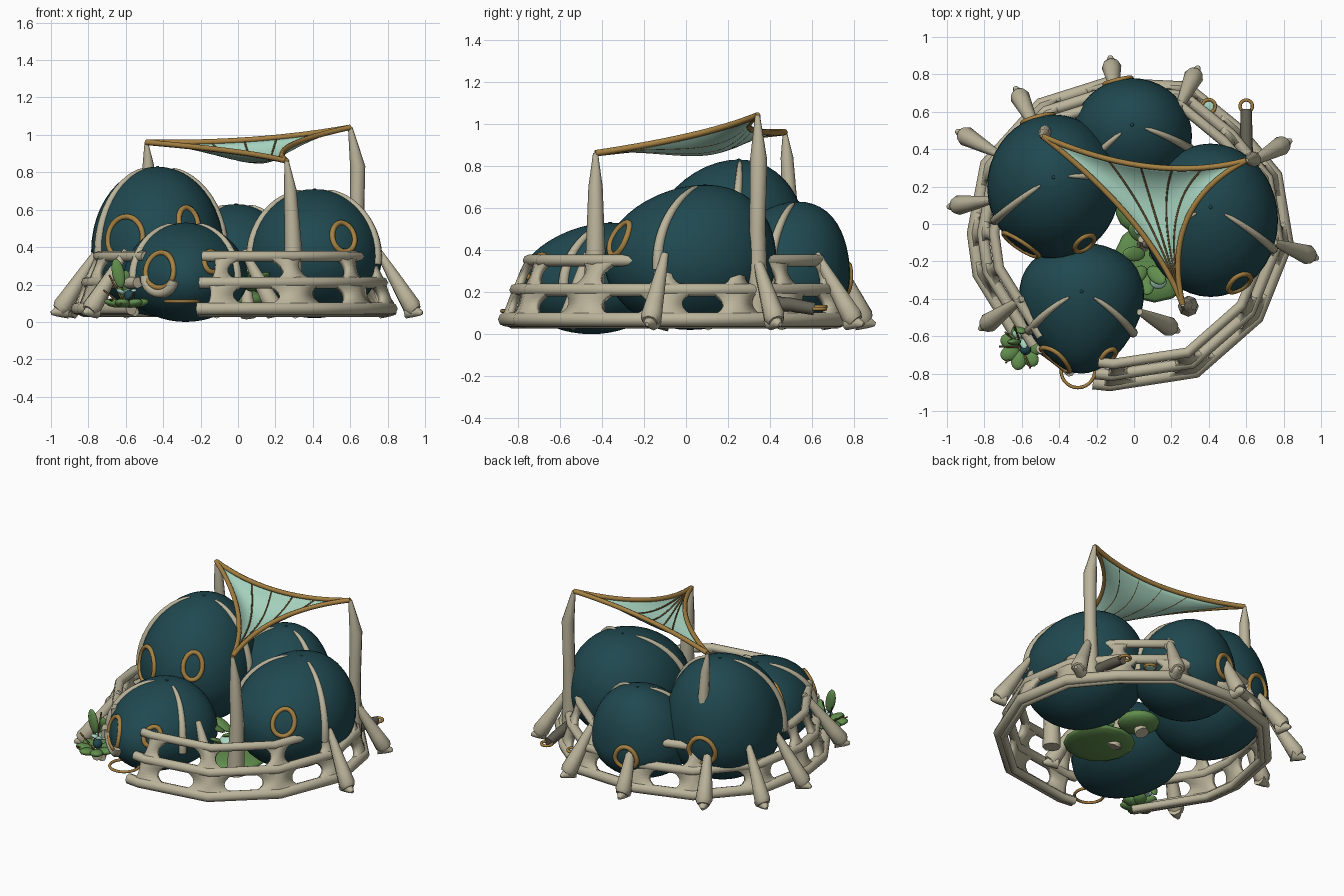
import bpy, bmesh
from math import sin, cos, radians, pi
from mathutils import Vector, Matrix, Euler

if "Cube" in bpy.data.objects:
    bpy.data.objects.remove(bpy.data.objects["Cube"])


def material(name, *rgb):
    m = bpy.data.materials.new(name)
    m.use_nodes = True
    m.diffuse_color = (*rgb, 1)
    bsdf = m.node_tree.nodes["Principled BSDF"]
    bsdf.inputs["Base Color"].default_value = (*rgb, 1)
    bsdf.inputs["Roughness"].default_value = 0.7
    return m


TEAL = material("deep teal", 0.014, 0.066, 0.08)
BONE = material("pale bone", 0.5, 0.46, 0.33)
GOLD = material("old gold", 0.38, 0.22, 0.055)
MINT = material("mint cloth", 0.4, 0.68, 0.54)
SEAM = material("brown seam", 0.15, 0.09, 0.03)
GREEN = material("leaf green", 0.12, 0.27, 0.075)
BARK = material("grey bark", 0.13, 0.12, 0.09)


def add(name, data, mat):
    ob = bpy.data.objects.new(name, data)
    bpy.context.collection.objects.link(ob)
    data.materials.append(mat)
    bpy.ops.object.select_all(action='DESELECT')
    ob.select_set(True)
    bpy.context.view_layer.objects.active = ob
    return ob


def add_bmesh(name, bm, mat):
    me = bpy.data.meshes.new(name)
    bm.to_mesh(me)
    bm.free()
    ob = add(name, me, mat)
    bpy.ops.object.shade_smooth()
    return ob


def tubes(name, mat, paths, closed=False):
    """Sweep round tubes; each path is (points, radii)."""
    cu = bpy.data.curves.new(name, 'CURVE')
    cu.dimensions = '3D'
    cu.bevel_depth = 1
    cu.bevel_resolution = 2
    cu.use_fill_caps = True
    for pts, radii in paths:
        sp = cu.splines.new('POLY')
        sp.points.add(len(pts) - 1)
        for i, p in enumerate(pts):
            sp.points[i].co = (*p, 1)
            sp.points[i].radius = radii[i] if isinstance(radii, list) else radii
        sp.use_cyclic_u = closed
    add(name, cu, mat)
    bpy.ops.object.convert(target='MESH')
    bpy.ops.object.shade_smooth_by_angle(angle=radians(50))


def blobs(name, mat, items):
    """Ellipsoids; each item is (centre, half sizes, euler degrees)."""
    bm = bmesh.new()
    for loc, size, rot in items:
        turn = Euler([radians(a) for a in rot]).to_matrix().to_4x4()
        bmesh.ops.create_uvsphere(bm, u_segments=14, v_segments=8, radius=1,
                                  matrix=Matrix.Translation(loc) @ turn @ Matrix.Diagonal((*size, 1)))
    add_bmesh(name, bm, mat)


class Dome:
    """Egg body whose crown leans in y and whose plan narrows towards the front."""
    def __init__(self, centre, rx, ry, top, floor, lean, taper):
        self.c, self.rx, self.ry = Vector(centre), rx, ry
        self.top, self.floor, self.lean, self.taper = top, floor, lean, taper

    def shape(self, p):
        h = self.top if p.z > 0 else self.c.z - self.floor
        return self.c + Vector((p.x * self.rx * (1 + self.taper * p.y),
                                p.y * self.ry + self.lean * max(0, p.z) ** 2, p.z * h))

    def at(self, az, el):
        a, e = radians(az), radians(el)
        return self.shape(Vector((cos(e) * cos(a), cos(e) * sin(a), sin(e))))


# Domes: ribs are azimuths, windows are (azimuth, elevation, half width, half height)
DOMES = {
    "tall_dome": (Dome((-.43, .2, .38), .355, .385, .45, .03, .05, 0), (208, 5),
                  ((239, 9, 18, 15), (300, 20, 10, 11), (104, -7, 14, 14))),
    "side_dome": (Dome((.41, .02, .35), .36, .41, .36, .02, .07, 0), (198, -22), ((297, 17, 11, 13),)),
    "back_dome": (Dome((-.01, .47, .27), .32, .31, .36, .03, .06, 0), (215, -13), ((104, -5, 13, 15),)),
    "front_dome": (Dome((-.28, -.45, .23), .325, .35, .3, 0, .09, .24), (200, -22),
                   ((237, 8, 18, 20), (304, 18, 10, 11))),
}
circle = [2 * pi * i / 28 for i in range(28)]
steps = range(15)
for name, (d, ribs, windows) in DOMES.items():
    bm = bmesh.new()
    bmesh.ops.create_uvsphere(bm, u_segments=40, v_segments=24, radius=1)
    for v in bm.verts:
        v.co = d.shape(v.co)
    add_bmesh(name, bm, TEAL)
    tubes(name + "_ribs", BONE, [([d.at(az, 77 - 6 * i) for i in steps],
                                  [.006 + .021 * (i / 14) ** .5 for i in steps]) for az in ribs])
    tubes(name + "_window_rims", GOLD, [([d.at(az + w * cos(t), el + h * sin(t)) for t in circle], .015)
                                        for az, el, w, h in windows], closed=True)
    blobs(name + "_crown_nub", TEAL, [(d.at(0, 90), (.009, .009, .004), (0, 0, 0))])

# Bone sill curling under the front window
front = DOMES["front_dome"][0]
tubes("window_sill", BONE, [([front.at(237 + 19 * cos(t), 3 + 22 * sin(t)) for t in circle[14:]], .028)])


def flat_ring(name, x, y, z, r, thick):
    tubes(name, GOLD, [([(x + r * cos(t), y + r * sin(t), z) for t in circle], thick)], closed=True)


flat_ring("doorstep_hoop", -.3, -.785, .11, .09, .009)

# Fence: three stacked rails with an opening at the front
PLAN = [(-.22, -.85), (-.13, -.86), (.33, -.79), (.66, -.5), (.82, -.1), (.76, .26), (.55, .51),
        (.28, .73), (-.15, .75), (-.5, .64), (-.79, .32), (-.86, -.05), (-.83, -.27), (-.57, -.69)]
LEVELS = [(1, .07, .034), (.94, .21, .031), (.87, .35, .028)]
last = len(PLAN) - 1


def fence(level, s):
    """Point a fraction s along one rail, counted in plan segments."""
    k, z, _ = LEVELS[level]
    s = min(max(s, 0), last)
    i = min(int(s), last - 1)
    p = Vector(PLAN[i]).lerp(Vector(PLAN[i + 1]), s - i) * k
    return Vector((p.x, p.y, z))


for n, name in enumerate(("lower_rail", "middle_rail", "upper_rail")):
    tubes(name, BONE, [([fence(n, s) for s in range(last + 1)], LEVELS[n][2])])
# A second, thinner strand gives the lowest rail its woven look
tubes("lower_rail_strand", BONE, [([fence(0, s) * .965 + Vector((0, 0, -.015)) for s in range(last + 1)], .025)])

# Waisted webs folded round each corner leave oval openings between the rails
bm = bmesh.new()
rows = [i / 8 for i in range(9)]
for s in range(1, last):
    for low, slant, foot, waist in ((0, 0, .46, .22), (1, .08 if s % 2 else -.08, .3, .11)):
        grid = []
        for t in rows:
            half = waist + (foot - waist) * abs(2 * t - 1) ** 2.2
            grid.append([bm.verts.new(fence(low, q).lerp(fence(low + 1, q + slant), t))
                         for q in (s - half, s, s + half)])
        for r0, r1 in zip(grid, grid[1:]):
            for j in (0, 1):
                bm.faces.new((r0[j], r0[j + 1], r1[j + 1], r1[j]))
webs = add_bmesh("fence_webs", bm, BONE)
thick = webs.modifiers.new("thickness", 'SOLIDIFY')
thick.thickness = .034
thick.offset = 0
bpy.ops.object.shade_smooth_by_angle(angle=radians(40))

# Buttress roots with pointed toes
ROOTS = [(-.1, .7, -.12, .84), (.24, .62, .32, .79), (.63, .33, .79, .42), (.75, -.1, .93, -.165),
         (-.52, .5, -.61, .68), (-.72, .37, -.9, .47), (-.75, .13, -.94, .1),
         (.03, -.47, .19, -.55), (-.6, -.4, -.78, -.53)]
roots, toes = [], []
for x0, y0, x1, y1 in ROOTS:
    a, b = Vector((x0, y0, .38)), Vector((x1, y1, .08))
    out = Vector((x1 - x0, y1 - y0, 0)).normalized()
    roots.append(([a, a.lerp(b, .4), a.lerp(b, .8), b, b + out * .02 - Vector((0, 0, .02))],
                  [.018, .033, .046, .053, .038]))
    toes.append(([b - out * .03 - Vector((0, 0, .02)), b + out * .03 - Vector((0, 0, .025)),
                  b + out * .06 - Vector((0, 0, .033))], [.042, .027, .01]))
tubes("buttress_roots", BONE, roots)
tubes("root_toes", BONE, toes)

# Masts
P1, P2, P3 = Vector((-.49, .47, .96)), Vector((.6, .34, 1.04)), Vector((.26, -.43, .86))
tubes("left_back_mast", BONE, [([P1, (-.48, .48, .84), (-.47, .5, .5)], [.01, .03, .04])])
tubes("right_back_mast", BONE, [([P2, (.64, .345, .83), (.635, .34, .5), (.63, .34, .1)],
                                 [.012, .041, .038, .052])])
tubes("front_mast", BONE, [([P3, (.28, -.43, .7), (.295, -.43, .4), (.29, -.44, .08)],
                            [.012, .034, .046, .056])])


# Canopy: curved columns fanned from the front corner to the back edge, sagging in the middle
def bend(a, c, b, t):
    return a * (1 - t) ** 2 + c * 2 * t * (1 - t) + b * t * t


def canopy(u, v):
    ctrl = Vector((.08, .03, .91)).lerp(Vector((.14, .1, .94)), u)
    p = bend(P3, ctrl, bend(P1, Vector((.1, .21, .95)), P2, u), v)
    p.z -= 2.2 * u * (1 - u) * v * v * (1 - v)
    return p


N = 20
bm = bmesh.new()
bmesh.ops.create_grid(bm, x_segments=N, y_segments=N, size=.5)
for vert in bm.verts:
    vert.co = canopy(vert.co.x + .5, vert.co.y + .5)
bmesh.ops.remove_doubles(bm, verts=bm.verts, dist=.0002)
cloth = add_bmesh("canopy_cloth", bm, MINT)
cloth.modifiers.new("thickness", 'SOLIDIFY').thickness = .004
line = [i / N for i in range(N + 1)]
tubes("canopy_edge", GOLD, [([canopy(0, t) for t in line], .015), ([canopy(1, t) for t in line], .015),
                            ([canopy(t, 1) for t in line], .015)])
tubes("canopy_seams", SEAM, [([canopy(u, t) for t in line], .005) for u in (.3, .46, .62, .78)])

# Water spout and small basin behind the right mast
tubes("spout", BARK, [([(.6, .36, .15), (.6, .5, .14), (.6, .61, .12)], [.036, .033, .03])])
flat_ring("spout_hoop", .6, .63, .12, .033, .009)
flat_ring("basin_hoop", .4, .63, .13, .035, .009)
blobs("basin_water", MINT, [((.4, .63, .125), (.035, .035, .008), (0, 0, 0))])

# Flowering plant beside the opening
X, Y = -.6, -.66
blobs("flower_leaves", GREEN,
      [((X + .07 * cos(a), Y + .07 * sin(a), .1), (.055, .042, .022), (0, -12, a * 180 / pi))
       for a in [i * pi / 3.5 for i in range(7)]] +
      [((X - .04, Y + .03, .26), (.034, .018, .08), (0, -12, 0)),
       ((X - .01, Y + .1, .2), (.034, .02, .08), (15, 10, 0))])
blobs("flower_petals", MINT, [((X + .03 * cos(a), Y + .05 + .03 * sin(a), .16), (.032, .02, .012), (0, -25, a * 180 / pi))
                              for a in [i * pi / 2.5 for i in range(5)]])
blobs("flower_heart", TEAL, [((X + .02, Y - .01, .14), (.03, .03, .03), (0, 0, 0))])
tubes("flower_stalks", SEAM, [([(X, Y, .08), (X + .12 * cos(a), Y + .12 * sin(a), z)], .005)
                              for a, z in ((2.4, .25), (3.1, .17), (3.9, .12), (4.5, .1), (5.1, .16), (1.9, .29))])

# Garden mound between the domes
blobs("garden_mound", GREEN, [((.11, -.2, .07), (.22, .22, .035), (0, 0, 0)),
                              ((.03, .08, .12), (.13, .13, .05), (0, 0, 0))])
blobs("garden_leaves", GREEN,
      [((.07 + .07 * cos(a), -.16 + .16 * sin(a), .2 + .03 * (i % 3)), (.07, .04, .015), (0, -30, a * 180 / pi))
       for i, a in enumerate([k * pi / 4 for k in range(8)])])
blobs("garden_blooms", MINT, [((.13, -.31, .22), (.045, .04, .015), (20, 0, 0)),
                              ((.03, -.03, .27), (.03, .03, .015), (0, 0, 0))])
tubes("garden_stems", BONE, [([(.06, -.13, .03), (.05, -.1, .12), (.04, -.08, .26)], [.05, .035, .02]),
                             ([(.02, .1, .04), (.03, .04, .2)], [.045, .025])])
